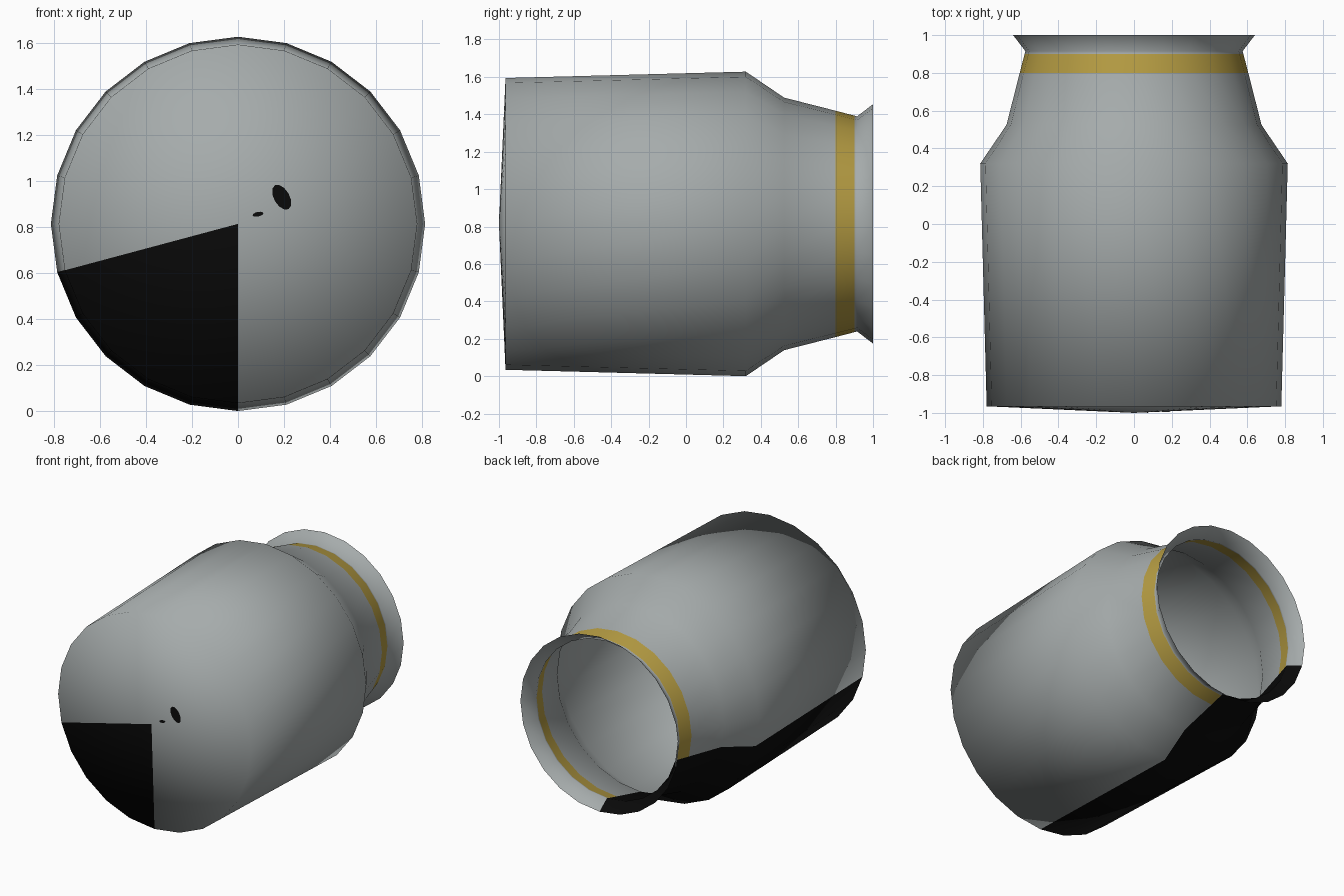
import bpy, bmesh, math

if "Cube" in bpy.data.objects:
    bpy.data.objects.remove(bpy.data.objects["Cube"])

SEG, CZ = 24, 0.814
# (y, radius) from the closed front to the flared open mouth
PROFILE = [(-0.965, 0.78), (0.32, 0.814), (0.525, 0.675), (0.80, 0.605),
           (0.90, 0.579), (0.915, 0.575), (1.0, 0.64)]


def material(name, rgb):
    m = bpy.data.materials.new(name)
    m.diffuse_color = (*rgb, 1)
    m.use_nodes = True
    m.node_tree.nodes["Principled BSDF"].inputs["Base Color"].default_value = m.diffuse_color
    return m


grey = material("grey metal", (0.38, 0.41, 0.41))
gold = material("gold band", (0.46, 0.33, 0.055))
black = material("black", (0.003, 0.003, 0.003))


def finish(bm, name, mats):
    bmesh.ops.recalc_face_normals(bm, faces=bm.faces)
    me = bpy.data.meshes.new(name)
    bm.to_mesh(me)
    bm.free()
    for m in mats:
        me.materials.append(m)
    ob = bpy.data.objects.new(name, me)
    bpy.context.collection.objects.link(ob)
    return ob


# Can shell: one open sheet turned about the y axis
bm = bmesh.new()
tip = bm.verts.new((0, -1, CZ))
rings = []
for y, r in PROFILE:
    rings.append([bm.verts.new((r * math.cos(math.tau * i / SEG), y,
                                CZ + r * math.sin(math.tau * i / SEG)))
                  for i in range(SEG)])
for i in range(SEG):
    j = (i + 1) % SEG
    dark = 13 <= i <= 17            # black lower-left sector
    f = bm.faces.new((tip, rings[0][i], rings[0][j]))
    f.material_index = 2 if dark else 0
    for k in range(len(rings) - 1):
        f = bm.faces.new((rings[k][i], rings[k + 1][i],
                          rings[k + 1][j], rings[k][j]))
        f.material_index = 2 if dark else (1 if k == 3 else 0)
# outward direction follows the front cone
for f in bm.faces:
    f.smooth = True
bmesh.ops.recalc_face_normals(bm, faces=bm.faces)
bm.faces.ensure_lookup_table()
if bm.faces[0].normal.y > 0:
    bmesh.ops.reverse_faces(bm, faces=bm.faces)
me = bpy.data.meshes.new("can_shell")
bm.to_mesh(me)
bm.free()
for m in (grey, gold, black):
    me.materials.append(m)
bpy.context.collection.objects.link(bpy.data.objects.new("can_shell", me))


# Small black marks lying on the front cone
def mark(name, cx, cz, a, b, tilt):
    bm = bmesh.new()
    vs = []
    for i in range(12):
        t = math.tau * i / 12
        u, v = a * math.cos(t), b * math.sin(t)
        x = cx + u * math.cos(tilt) - v * math.sin(tilt)
        z = cz + u * math.sin(tilt) + v * math.cos(tilt)
        y = -1 + 0.035 * math.hypot(x, z - CZ) / 0.78 - 0.003
        vs.append(bm.verts.new((x, y, z)))
    f = bm.faces.new(vs)
    f.normal_update()
    if f.normal.y > 0:
        f.normal_flip()
    me = bpy.data.meshes.new(name)
    bm.to_mesh(me)
    bm.free()
    me.materials.append(black)
    bpy.context.collection.objects.link(bpy.data.objects.new(name, me))


mark("large_mark", 0.19, 0.93, 0.06, 0.034, math.radians(120))
mark("small_mark", 0.087, 0.856, 0.024, 0.010, math.radians(12))
